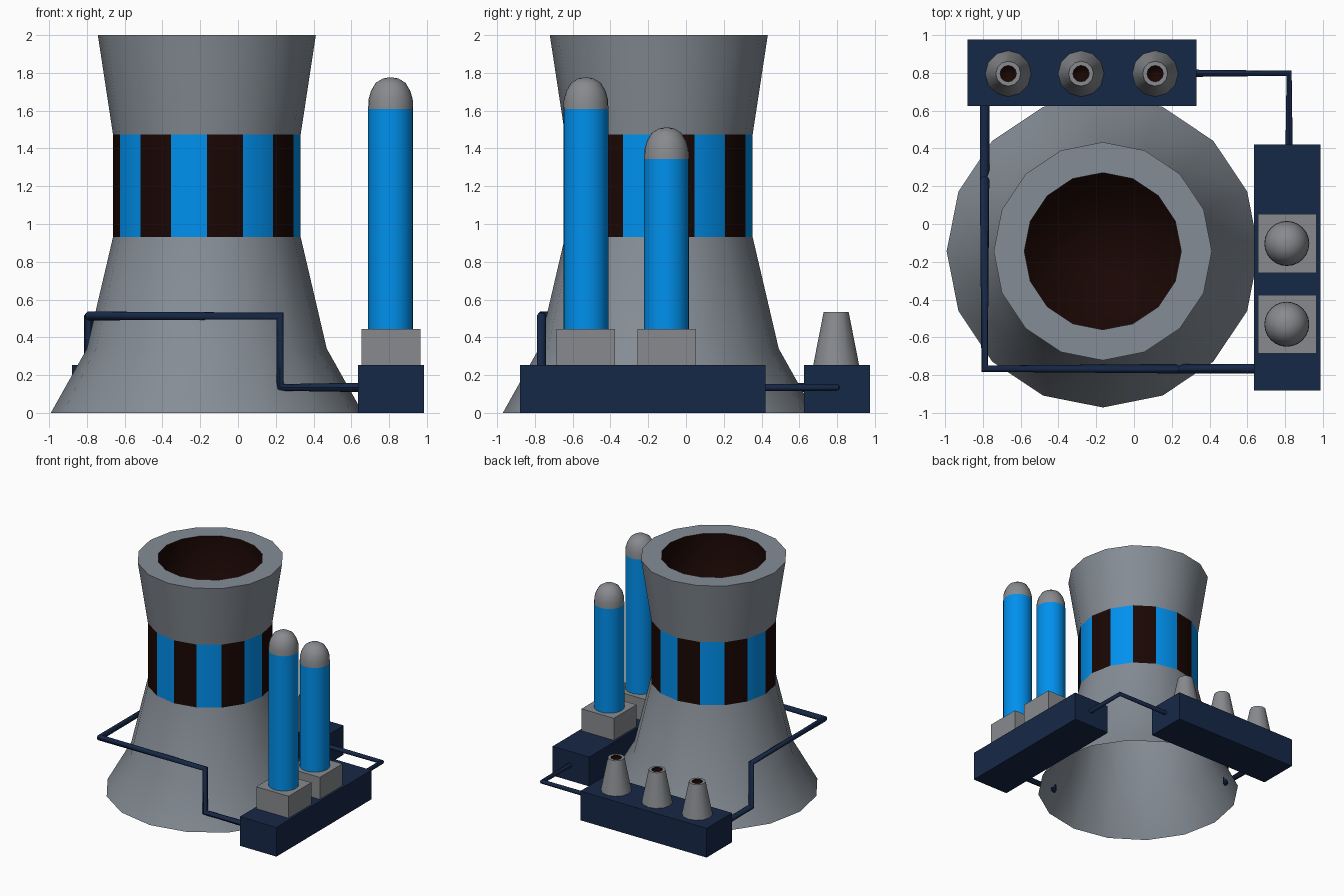
import bpy, bmesh, math
from mathutils import Vector

if "Cube" in bpy.data.objects:
    bpy.data.objects.remove(bpy.data.objects["Cube"])


def material(name, rgb):
    m = bpy.data.materials.new(name)
    m.diffuse_color = (*rgb, 1)
    m.use_nodes = True
    m.node_tree.nodes["Principled BSDF"].inputs["Base Color"].default_value = m.diffuse_color
    return m


GREY = material("slate_grey", (0.235, 0.265, 0.30))
STONE = material("neutral_grey", (0.245, 0.255, 0.27))
NAVY = material("navy", (0.008, 0.021, 0.063))
BLUE = material("blue", (0.0, 0.28, 0.85))
BROWN = material("dark_brown", (0.010, 0.002, 0.001))


def finish(name, bm, mats, angle=35):
    me = bpy.data.meshes.new(name)
    bm.to_mesh(me)
    bm.free()
    for m in mats:
        me.materials.append(m)
    ob = bpy.data.objects.new(name, me)
    bpy.context.collection.objects.link(ob)
    bpy.ops.object.select_all(action='DESELECT')
    ob.select_set(True)
    bpy.context.view_layer.objects.active = ob
    bpy.ops.object.shade_smooth_by_angle(angle=math.radians(angle))
    return ob


def lathe(name, profile, centre, sides, mats, cap=False, angle=35):
    """Revolve (radius, z) points; cap closes the last ring."""
    bm = bmesh.new()
    rings = []
    for r, z in profile:
        rings.append([bm.verts.new((centre[0] + r * math.cos(2 * math.pi * i / sides),
                                    centre[1] + r * math.sin(2 * math.pi * i / sides), z))
                      for i in range(sides)])
    for a, b in zip(rings, rings[1:]):
        for i in range(sides):
            j = (i + 1) % sides
            f = bm.faces.new((a[i], a[j], b[j], b[i]))
            f.material_index = i % len(mats)
    if cap:
        bm.faces.new(rings[-1])
    return finish(name, bm, mats, angle)


def box(name, lo, hi, mats):
    bm = bmesh.new()
    bmesh.ops.create_cube(bm, size=1)
    lo, hi = Vector(lo), Vector(hi)
    for v in bm.verts:
        v.co = (lo + hi) / 2 + v.co * (hi - lo)
    return finish(name, bm, mats)


def pipe(name, points, radius):
    cu = bpy.data.curves.new(name, 'CURVE')
    cu.dimensions = '3D'
    cu.bevel_depth = radius
    cu.bevel_resolution = 2
    sp = cu.splines.new('POLY')
    sp.points.add(len(points) - 1)
    for p, co in zip(sp.points, points):
        p.co = (*co, 1)
    tmp = bpy.data.objects.new(name + "_path", cu)
    bpy.context.collection.objects.link(tmp)
    bpy.context.view_layer.update()
    me = bpy.data.meshes.new_from_object(
        tmp.evaluated_get(bpy.context.evaluated_depsgraph_get()))
    bpy.data.objects.remove(tmp)
    bm = bmesh.new()
    bm.from_mesh(me)
    finish(name, bm, [NAVY], 50)


# cooling tower: open flared base, striped band, flared rim, dark bore
C = (-0.165, -0.144)
lathe("tower_base", [(0.826, 0), (0.635, 0.34), (0.497, 0.93)], C, 16, [GREY])
lathe("tower_band", [(0.497, 0.93), (0.497, 1.475)], C, 16, [BROWN, BLUE])
lathe("tower_rim", [(0.497, 1.475), (0.577, 2), (0.415, 2)], C, 16, [GREY])
lathe("tower_bore", [(0.415, 2), (0.415, 1.4)], C, 16, [BROWN], cap=True, angle=180)

# plinths
box("back_plinth", (-0.88, 0.625, 0), (0.33, 0.975, 0.253), [NAVY])
box("right_plinth", (0.635, -0.88, 0), (0.985, 0.42, 0.253), [NAVY])

# tall domed tanks on square pedestals
for i, (y, top) in enumerate([(-0.53, 1.61), (-0.103, 1.345)]):
    box(f"tank_pedestal_{i}", (0.655, y - 0.155, 0.25), (0.965, y + 0.155, 0.443), [STONE])
    lathe(f"tank_body_{i}", [(0.119, 0.44), (0.119, top)], (0.808, y), 24, [BLUE])
    lathe(f"tank_dome_{i}", [(0.119, top), (0.117, top + 0.05), (0.104, top + 0.095),
                             (0.079, top + 0.137), (0.042, top + 0.16),
                             (0.015, top + 0.165)], (0.808, y), 24, [STONE], cap=True)

# small vents on the back plinth
for i, x in enumerate([-0.665, -0.28, 0.112]):
    lathe(f"vent_{i}", [(0.122, 0.25), (0.066, 0.535), (0.043, 0.535)], (x, 0.795), 12, [STONE])
    lathe(f"vent_bore_{i}", [(0.043, 0.535), (0.043, 0.4)], (x, 0.795), 12, [BROWN],
          cap=True, angle=180)

# connecting pipes
pipe("long_pipe", [(-0.79, 0.65, 0.135), (-0.79, 0.235, 0.135), (-0.79, 0.235, 0.513),
                   (-0.79, -0.765, 0.513), (0.222, -0.765, 0.513),
                   (0.222, -0.765, 0.135), (0.66, -0.765, 0.135)], 0.025)
pipe("short_pipe", [(0.31, 0.797, 0.135), (0.82, 0.797, 0.135), (0.82, 0.40, 0.135)], 0.019)
